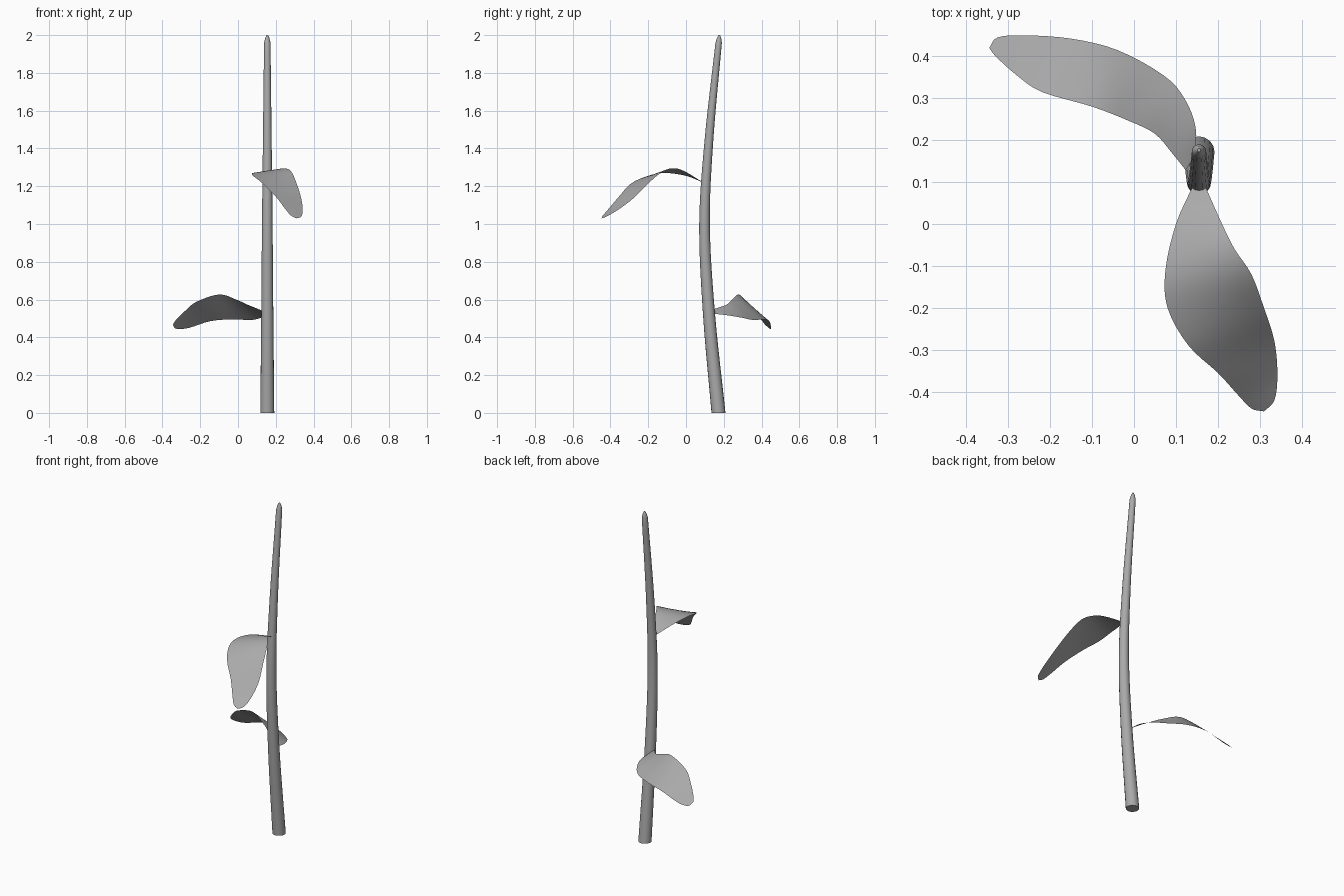
import bpy
import bmesh
import math
from mathutils import Vector

cube = bpy.data.objects.get("Cube")
if cube:
    bpy.data.objects.remove(cube, do_unlink=True)

grey = bpy.data.materials.new("plain grey")
grey.use_nodes = True
colour = (0.4, 0.4, 0.4, 1)
grey.diffuse_color = colour
grey.node_tree.nodes["Principled BSDF"].inputs["Base Color"].default_value = colour


def smooth_path(points, steps):
    """Catmull-Rom interpolation through the points, of any dimension."""
    points = [Vector(p) for p in points]
    padded = [2 * points[0] - points[1], *points, 2 * points[-1] - points[-2]]
    result = []
    for a, b, c, d in zip(padded, padded[1:], padded[2:], padded[3:]):
        for i in range(steps):
            t = i / steps
            result.append(b + (c - a) * (t / 2)
                          + (a - 2.5 * b + 2 * c - d / 2) * t ** 2
                          + (1.5 * (b - c) + (d - a) / 2) * t ** 3)
    return result + [points[-1]]


def loft(name, rows, closed=False):
    """Skin a list of equally long rows of positions."""
    bm = bmesh.new()
    grid = [[bm.verts.new(p) for p in row] for row in rows]
    count = len(grid[0])
    for low, high in zip(grid, grid[1:]):
        for i in range(count if closed else count - 1):
            j = (i + 1) % count
            bm.faces.new((low[i], low[j], high[j], high[i]))
    if closed:
        bm.faces.new(grid[0][::-1])
        bm.faces.new(grid[-1])
    else:
        bmesh.ops.remove_doubles(bm, verts=bm.verts, dist=0.0005)
    mesh = bpy.data.meshes.new(name)
    bm.to_mesh(mesh)
    bm.free()
    mesh.materials.append(grey)
    obj = bpy.data.objects.new(name, mesh)
    bpy.context.collection.objects.link(obj)
    bpy.ops.object.select_all(action="DESELECT")
    obj.select_set(True)
    bpy.context.view_layer.objects.active = obj
    bpy.ops.object.shade_smooth_by_angle(angle=math.radians(50))
    return obj


def build_leaf(name, left_edge, right_edge, across=6):
    """A thin blade stretched between its two curved edges."""
    pairs = zip(smooth_path(left_edge, 4), smooth_path(right_edge, 4))
    loft(name, [[a.lerp(b, i / across) for i in range(across + 1)] for a, b in pairs])


# Stem: rings along a gently bowed path (y, z, radius), closed by a blunt tip
stem_x, sides = 0.155, 16
path = smooth_path([(.172, 0, .037), (.122, .52, .032), (.098, 1, .028),
                    (.122, 1.45, .023), (.173, 1.96, .017)], 6)
path += [Vector((.175, 1.985, .011)), Vector((.176, 2, .004))]
angles = [math.tau * i / sides for i in range(sides)]
loft("stem", [[(stem_x + r * math.cos(a), y + r * math.sin(a), z) for a in angles]
              for y, z, r in path], closed=True)

# Upper leaf: reaches forward, twists and droops
build_leaf("upper_leaf",
           [(.14, .09, 1.22), (.1, 0, 1.255), (.075, -.11, 1.27), (.08, -.2, 1.255),
            (.13, -.29, 1.215), (.2, -.355, 1.145), (.25, -.41, 1.08),
            (.28, -.44, 1.045), (.31, -.447, 1.03)],
           [(.17, .09, 1.22), (.21, 0, 1.275), (.24, -.06, 1.295), (.28, -.12, 1.28),
            (.31, -.2, 1.215), (.335, -.28, 1.135), (.342, -.36, 1.075),
            (.335, -.42, 1.04), (.31, -.447, 1.03)])

# Lower leaf: sweeps back and to the right, front edge raised
build_leaf("lower_leaf",
           [(.13, .12, .54), (.09, .17, .557), (.05, .215, .573), (-.01, .245, .6),
            (-.1, .28, .627), (-.22, .315, .588), (-.28, .355, .54),
            (-.33, .4, .49), (-.345, .42, .465)],
           [(.145, .15, .525), (.147, .23, .515), (.12, .3, .503), (.07, .355, .492),
            (-.04, .415, .495), (-.15, .442, .485), (-.26, .45, .45),
            (-.325, .445, .445), (-.345, .42, .465)])
